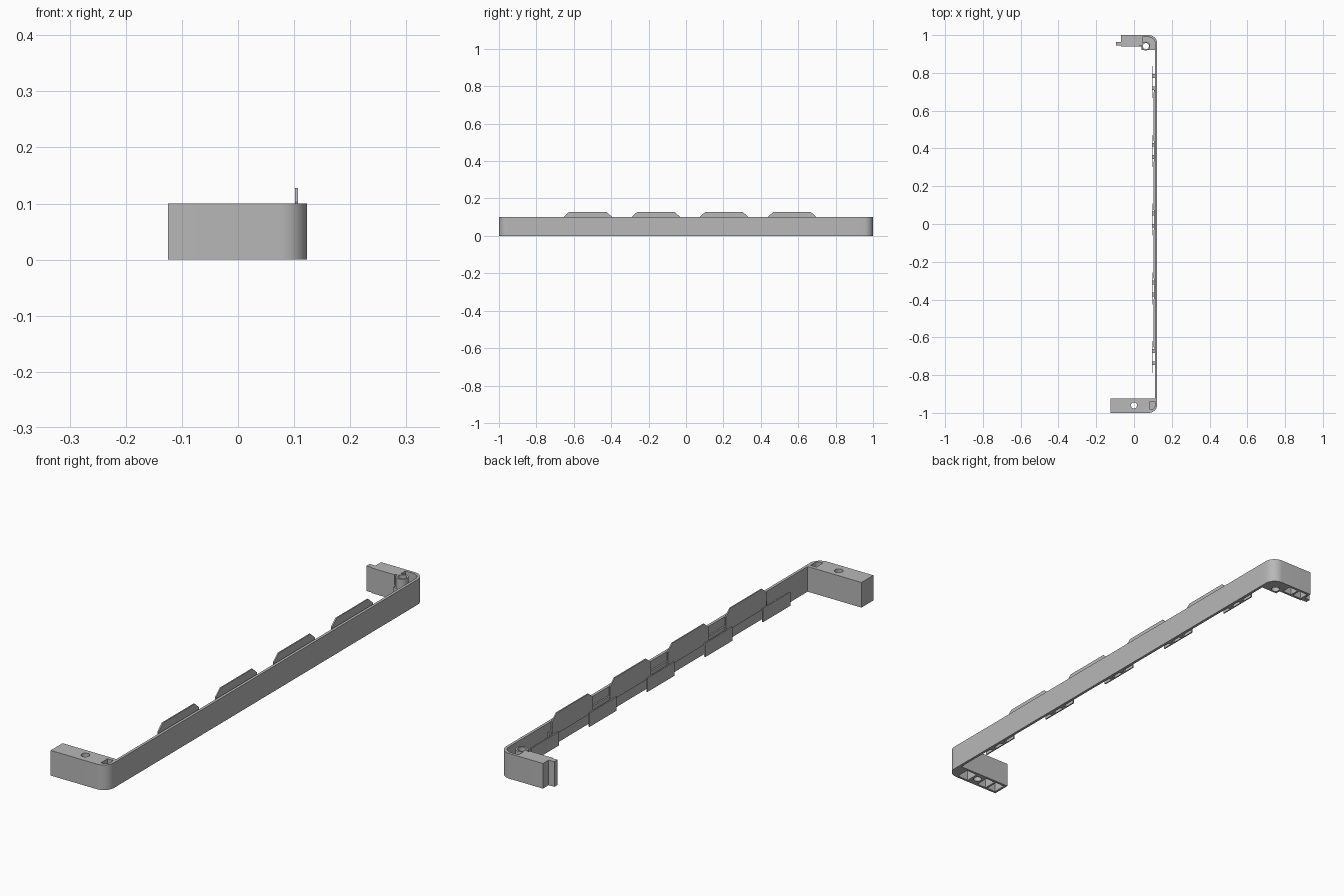
import bpy, bmesh
from math import sin, cos, pi, radians

cube = bpy.data.objects.get("Cube")
if cube:
    bpy.data.objects.remove(cube, do_unlink=True)

grey = bpy.data.materials.new("plain grey")
grey.use_nodes = True
COLOUR = (0.48, 0.48, 0.48, 1)
grey.diffuse_color = COLOUR
grey.node_tree.nodes["Principled BSDF"].inputs["Base Color"].default_value = COLOUR

TOP = 0.1        # height of the frame
OUT = 0.123      # outer face of the long wall
INN = 0.112      # inner face of the long wall


def prism(name, outline, lo, hi, axis="z"):
    """Extrude an outline along z, or a (y, z) outline along x."""
    bm = bmesh.new()
    def place(a, b, h):
        return (a, b, h) if axis == "z" else (h, a, b)
    face = bm.faces.new([bm.verts.new(place(a, b, lo)) for a, b in outline])
    new = bmesh.ops.extrude_face_region(bm, geom=[face])["geom"]
    shift = place(0, 0, hi - lo)
    bmesh.ops.translate(bm, vec=shift, verts=[v for v in new if isinstance(v, bmesh.types.BMVert)])
    bmesh.ops.recalc_face_normals(bm, faces=bm.faces)
    mesh = bpy.data.meshes.new(name)
    bm.to_mesh(mesh)
    bm.free()
    mesh.materials.append(grey)
    obj = bpy.data.objects.new(name, mesh)
    bpy.context.collection.objects.link(obj)
    return obj


def box(name, x0, x1, y0, y1, z0, z1):
    return prism(name, [(x0, y0), (x1, y0), (x1, y1), (x0, y1)], z0, z1)


def arc(cx, cy, r, start, end, n=10):
    return [(cx + r * cos(radians(start + (end - start) * i / n)),
             cy + r * sin(radians(start + (end - start) * i / n))) for i in range(n + 1)]


def disc(cx, cy, r, n=24):
    return arc(cx, cy, r, 0, 360, n)[:-1]


def cut(obj, *cutters):
    """Subtract the cutters and throw them away."""
    bpy.context.view_layer.objects.active = obj
    for c in cutters:
        c.hide_render = True
        mod = obj.modifiers.new("cut", "BOOLEAN")
        mod.operation, mod.solver, mod.object = "DIFFERENCE", "EXACT", c
        bpy.ops.object.modifier_apply(modifier=mod.name)
        bpy.data.objects.remove(c, do_unlink=True)


def smooth(obj):
    bpy.ops.object.select_all(action="DESELECT")
    obj.select_set(True)
    bpy.context.view_layer.objects.active = obj
    bpy.ops.object.shade_smooth_by_angle(angle=radians(30))


# Long thin wall
box("long_wall", INN, OUT, -0.925, 0.92, 0, TOP)

# Front end block: rounded corner, screw hole, corner pocket, hollow underside
R = 0.045
front = prism("front_end_block",
              [(-0.125, -1)] + arc(OUT - R, -1 + R, R, -90, 0) + [(OUT, -0.925), (-0.125, -0.925)],
              0, TOP)
cut(front,
    prism("hole", disc(0, -0.96, 0.016), -0.1, 0.2),
    prism("corner_pocket", [(0.084, -0.982)] + arc(0.09, -0.964, 0.02, -60, 0)
          + [(0.11, -0.94), (0.084, -0.94)], 0.06, 0.2),
    box("hollow", -0.115, -0.075, -0.99, -0.935, -0.1, 0.085),
    box("hollow", -0.067, -0.025, -0.99, -0.935, -0.1, 0.085),
    box("hollow", 0.025, 0.075, -0.99, -0.935, -0.1, 0.085))
smooth(front)

# Rear end block: rounded corner, recess around the boss, hollow underside
rear = prism("rear_end_block",
             [(-0.07, 1), (-0.07, 0.94), (0.04, 0.94), (0.04, 0.92), (OUT, 0.92)]
             + arc(OUT - R, 1 - R, R, 0, 90), 0, TOP)
r = R - 0.011
cut(rear,
    prism("recess", [(0.045, 0.989), (0.045, 0.945), (0.03, 0.945), (0.03, 0.9), (INN, 0.9)]
          + arc(INN - r, 0.989 - r, r, 0, 90), 0.06, 0.2),
    prism("hole", disc(0.063, 0.942, 0.016), -0.1, 0.2),
    box("hollow", -0.06, -0.02, 0.95, 0.99, -0.1, 0.085),
    box("hollow", -0.012, 0.03, 0.95, 0.99, -0.1, 0.085))
smooth(rear)

boss = prism("screw_boss", disc(0.063, 0.942, 0.023), 0, TOP)
cut(boss, prism("hole", disc(0.063, 0.942, 0.016), -0.1, 0.2))
smooth(boss)

# Hook on the end of the rear block
box("hook_plate", -0.095, -0.068, 0.944, 0.964, 0, TOP)

# Rail that carries the clips along the inside of the wall
box("clip_rail", 0.106, INN, -0.66, 0.71, 0.045, 0.065)

# Upper tabs with sloping ends
for i in range(4):
    y = -0.525 + i * 0.364
    prism(f"upper_tab_{i + 1}",
          [(y - 0.128, 0.045), (y + 0.128, 0.045), (y + 0.128, TOP + 0.003),
           (y + 0.1, 0.128), (y - 0.1, 0.128), (y - 0.128, TOP + 0.003)],
          0.102, 0.107, axis="x")

# Lower clips: a plate held off the wall by two ribs
for i in range(5):
    y = -0.705 + i * 0.364
    box(f"lower_clip_{i + 1}", 0.094, 0.099, y - 0.085, y + 0.085, 0, 0.055)
    for side in (-1, 1):
        c = y + side * 0.032
        box(f"lower_clip_rib_{i + 1}", 0.098, INN, c - 0.01, c + 0.01, 0, 0.045)
